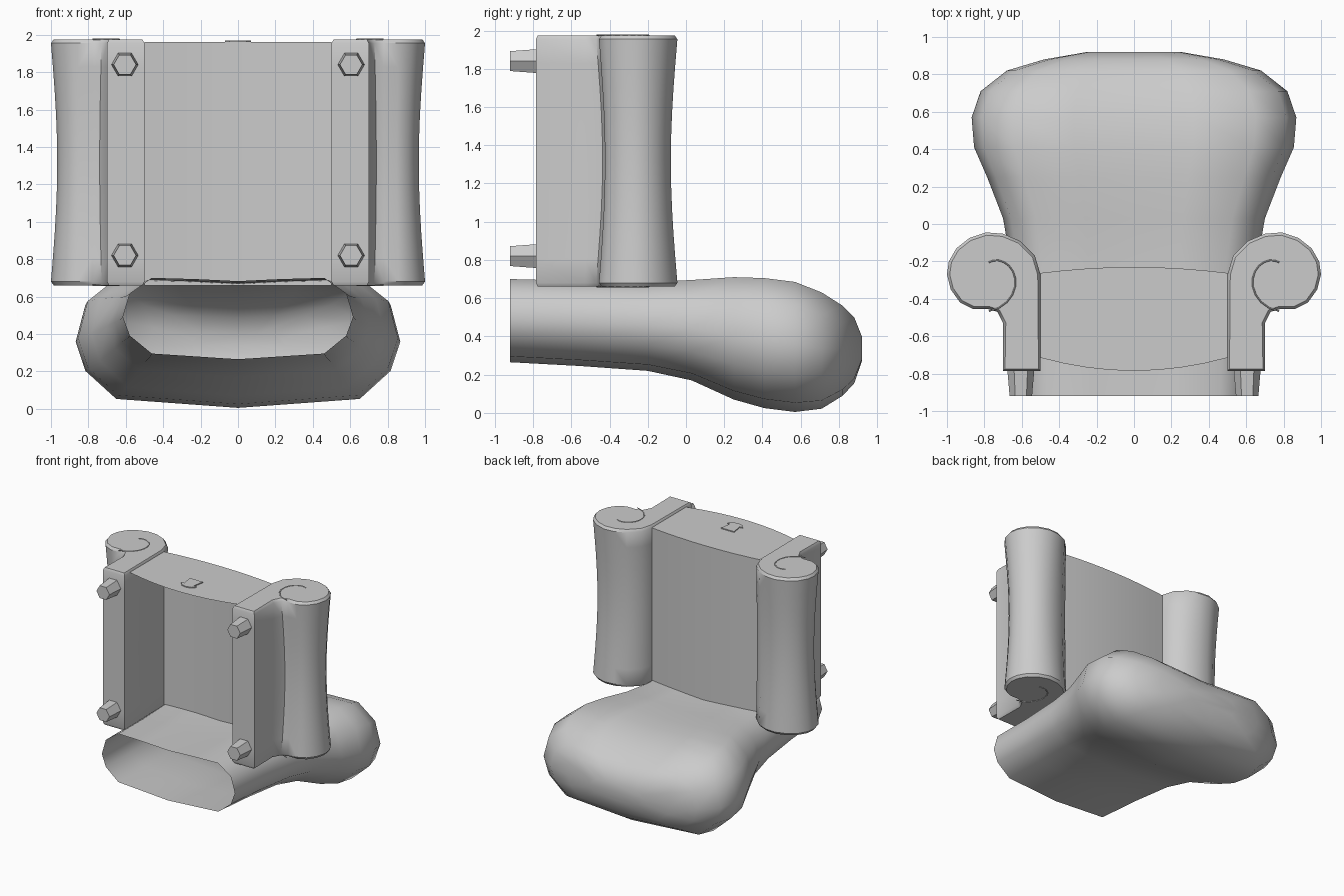
import bpy, bmesh, math
from mathutils import Matrix

cube = bpy.data.objects.get("Cube")
if cube:
    bpy.data.objects.remove(cube, do_unlink=True)

grey = bpy.data.materials.new("plain grey")
grey.use_nodes = True
COLOUR = (0.6, 0.6, 0.6, 1)
grey.diffuse_color = COLOUR
grey.node_tree.nodes["Principled BSDF"].inputs["Base Color"].default_value = COLOUR


def finish(name, bm, angle=None):
    """Turn a bmesh into a named grey object, optionally smooth shaded."""
    bmesh.ops.recalc_face_normals(bm, faces=bm.faces)
    mesh = bpy.data.meshes.new(name)
    bm.to_mesh(mesh)
    bm.free()
    mesh.materials.append(grey)
    ob = bpy.data.objects.new(name, mesh)
    bpy.context.collection.objects.link(ob)
    if angle:
        bpy.ops.object.select_all(action='DESELECT')
        ob.select_set(True)
        bpy.context.view_layer.objects.active = ob
        bpy.ops.object.shade_smooth_by_angle(angle=math.radians(angle))
    return ob


def loft(bm, rings, closed=True):
    """Skin a list of equally long point rings."""
    rows = [[bm.verts.new(p) for p in ring] for ring in rings]
    n = len(rows[0])
    for a, b in zip(rows, rows[1:]):
        for i in range(n if closed else n - 1):
            j = (i + 1) % n
            bm.faces.new((a[i], a[j], b[j], b[i]))
    return rows


# Backrest: hollow cushion lofted along y, open at its lower end
# stations: y, half width, lowest z, highest z
STATIONS = [(-.92, .615, .265, .70), (-.55, .63, .245, .69), (-.2, .66, .22, .685),
            (.03, .70, .17, .695), (.25, .785, .07, .71), (.41, .855, .025, .705),
            (.57, .868, .005, .685), (.71, .82, .022, .63), (.82, .68, .09, .56),
            (.88, .48, .155, .50), (.92, .25, .27, .40)]
HALF = [(.75, .07), (.94, .29), (1, .52), (.94, .81), (.75, 1), (.37, .985)]
SECTION = [(0, 0)] + HALF + [(0, .96)] + [(-u, v) for u, v in reversed(HALF)]
bm = bmesh.new()
rows = loft(bm, [[(u * w, y, lo + v * (hi - lo)) for u, v in SECTION]
                 for y, w, lo, hi in STATIONS])
bm.faces.new(rows[-1])
finish("backrest", bm, 50)

# Seat: curved top sheet and front panel, open underneath
bm = bmesh.new()
xs = [-.5 + i / 8 for i in range(9)]
top = [-.262 + .032 * (1 - (2 * x) ** 2) for x in xs]
low = [-.715 - .07 * (1 - (2 * x) ** 2) for x in xs]
loft(bm, [[(x, y, .66) for x, y in zip(xs, top)],
          [(x, y, 1.96) for x, y in zip(xs, top)],
          [(x, y, 1.96) for x, y in zip(xs, low)]], closed=False)
finish("seat", bm, 30)

# Small raised tab on the seat front
bm = bmesh.new()
tab = [(-.06, -.55), (.06, -.55), (.045, -.645), (.07, -.65), (.045, -.68),
       (0, -.69), (-.045, -.68), (-.07, -.65), (-.045, -.645)]
rows = loft(bm, [[(x, y, z) for x, y in tab] for z in (1.96, 1.968)])
bm.faces.new(rows[-1])
finish("front_tab", bm)

# Arms: scroll outline extruded along z, pinched in the middle
OUTLINE = [(.5, -.785), (.5, -.27), (.53, -.17), (.61, -.09), (.70, -.052),
           (.79, -.045), (.88, -.075), (.95, -.13), (.99, -.2), (1, -.27),
           (.98, -.35), (.93, -.42), (.86, -.455), (.78, -.455), (.73, -.47),
           (.70, -.53), (.70, -.785)]
CX, CY = .79, -.26
Z0, Z1 = .68, 1.955


def clamp(v):
    return max(0, min(1, v))


def arm_point(x, y, t):
    weight = clamp((x - .5) / .2) * clamp((y + .53) / .06)
    k = 1 - .16 * math.sin(math.pi * t) * weight
    return CX + (x - CX) * k, CY + (y - CY) * k, Z0 + (Z1 - Z0) * t


def arm(side, name):
    bm = bmesh.new()
    rows = loft(bm, [[arm_point(x, y, i / 10) for x, y in OUTLINE] for i in range(11)])
    # chamfered end caps with a slightly raised middle
    for row, dz in ((rows[0], -1), (rows[-1], 1)):
        cap = bm.faces.new(row)
        cap.normal_update()
        bm.normal_update()
        bmesh.ops.inset_region(bm, faces=[cap], thickness=.015)
        for v in cap.verts:
            v.co.z += dz * .02
    bmesh.ops.scale(bm, vec=(side, 1, 1), verts=bm.verts)
    finish(name, bm, 40)

    # Curl lines in the scroll ends
    for z, end in ((Z0 - .02, "back"), (Z1 + .02, "front")):
        curve = bpy.data.curves.new(name + "_curl", 'CURVE')
        curve.dimensions = '3D'
        curve.bevel_depth = .004
        curve.bevel_resolution = 0
        spline = curve.splines.new('POLY')
        spline.points.add(11)
        for i, p in enumerate(spline.points):
            a = math.radians(95 - 17 * i)
            r = .07 + .011 * i
            p.co = (side * (.77 - r * math.cos(a)), -.275 + r * math.sin(a), z, 1)
            p.co.x = side * (.77 - r * math.cos(a))
        ob = bpy.data.objects.new(f"{name}_{end}_curl", curve)
        curve.materials.append(grey)
        bpy.context.collection.objects.link(ob)


# Legs: tapered six-sided pegs
def leg(side, z, name):
    bm = bmesh.new()
    bmesh.ops.create_cone(bm, cap_ends=True, segments=6, radius1=.072, radius2=.06, depth=.14)
    bmesh.ops.rotate(bm, verts=bm.verts, matrix=Matrix.Rotation(math.pi / 2, 3, 'Z'))
    bmesh.ops.rotate(bm, verts=bm.verts, matrix=Matrix.Rotation(math.pi / 2, 3, 'X'))
    bmesh.ops.translate(bm, verts=bm.verts, vec=(side * .605, -.85, z))
    finish(name, bm)


for side, label in ((1, "left"), (-1, "right")):
    arm(side, label + "_arm")
    leg(side, 1.84, label + "_front_leg")
    leg(side, .82, label + "_back_leg")
